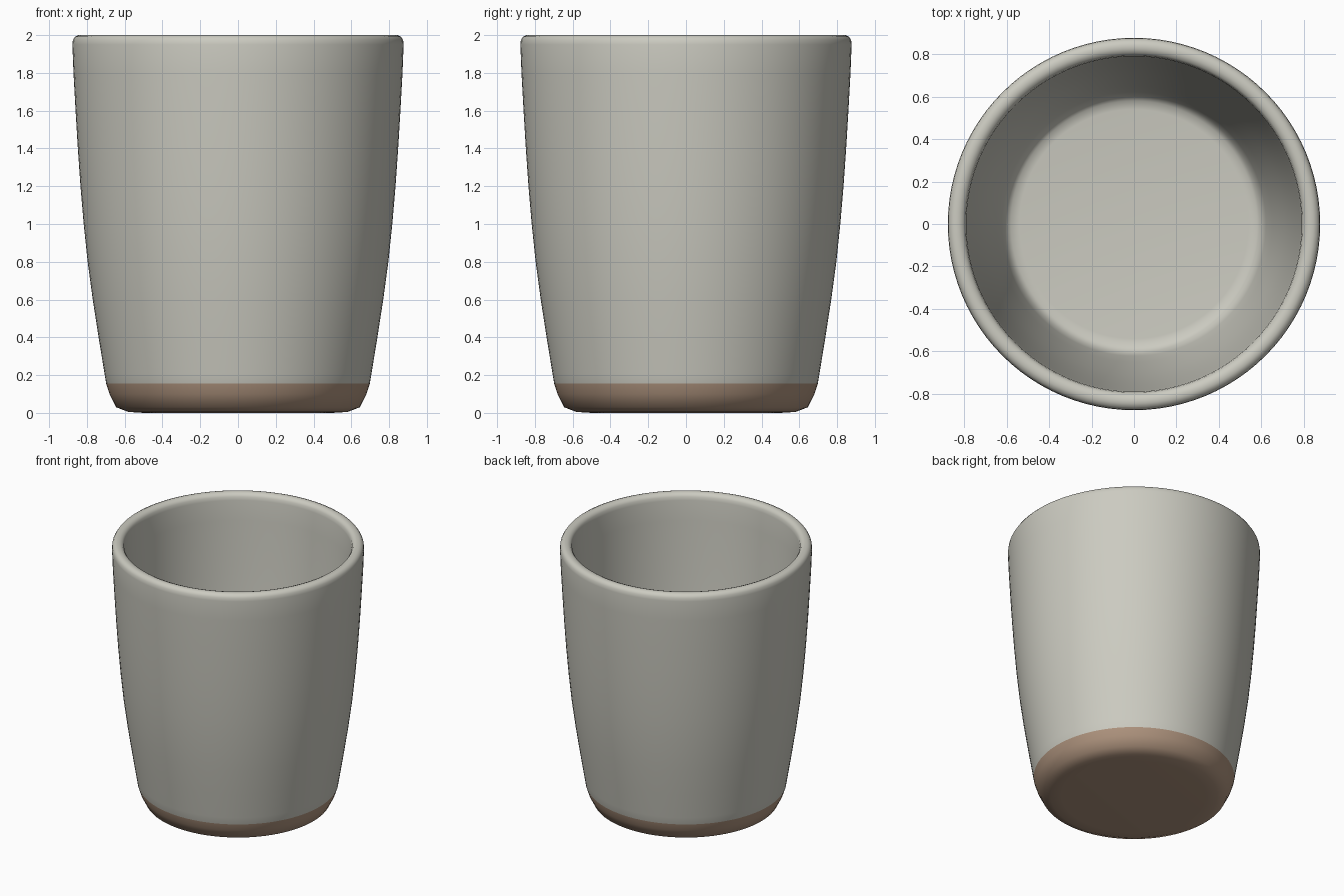
import bpy, bmesh, math

if "Cube" in bpy.data.objects:
    bpy.data.objects.remove(bpy.data.objects["Cube"])

SEGMENTS = 96
GLAZE_LINE = 0.155


def material(name, rgb):
    m = bpy.data.materials.new(name)
    m.diffuse_color = (*rgb, 1.0)
    m.use_nodes = True
    m.node_tree.nodes["Principled BSDF"].inputs["Base Color"].default_value = m.diffuse_color
    return m


# Cup profile (radius, height): underside, outer wall, rolled rim, inner wall, floor
profile = [
    (0, 0), (0.50, 0.0), (0.58, 0.005), (0.645, 0.03), (0.68, 0.10), (0.698, GLAZE_LINE),
    (0.707, 0.21), (0.738, 0.40), (0.769, 0.60), (0.796, 0.80), (0.817, 1.0),
    (0.834, 1.2), (0.848, 1.4), (0.860, 1.6), (0.871, 1.8), (0.877, 1.95),
    (0.874, 1.975), (0.863, 1.992), (0.845, 2.0), (0.825, 2.0), (0.805, 1.992),
    (0.794, 1.975), (0.790, 1.95), (0.783, 1.8), (0.772, 1.6), (0.760, 1.4),
    (0.746, 1.2), (0.729, 1.0), (0.708, 0.8), (0.681, 0.6), (0.650, 0.4),
    (0.622, 0.25), (0.605, 0.19), (0.58, 0.165), (0.54, 0.16), (0, 0.16),
]

# Lathe the profile around z
bm = bmesh.new()
rings = []
for r, z in profile:
    if r == 0:
        rings.append([bm.verts.new((0, 0, z))] * SEGMENTS)
    else:
        rings.append([bm.verts.new((r * math.cos(a), r * math.sin(a), z))
                      for a in (2 * math.pi * i / SEGMENTS for i in range(SEGMENTS))])
for row, (low, high) in enumerate(zip(rings, rings[1:])):
    for i in range(SEGMENTS):
        j = (i + 1) % SEGMENTS
        corners = list(dict.fromkeys((low[i], low[j], high[j], high[i])))
        face = bm.faces.new(corners)
        face.smooth = True
        # Bare clay on the outside below the glaze line
        outside_foot = row < 10 and face.calc_center_median().z < GLAZE_LINE
        face.material_index = 1 if outside_foot else 0
bmesh.ops.recalc_face_normals(bm, faces=bm.faces)

mesh = bpy.data.meshes.new("cup")
bm.to_mesh(mesh)
bm.free()
mesh.materials.append(material("grey_glaze", (0.60, 0.595, 0.53)))
mesh.materials.append(material("bare_clay", (0.42, 0.29, 0.205)))
cup = bpy.data.objects.new("cup", mesh)
bpy.context.collection.objects.link(cup)
